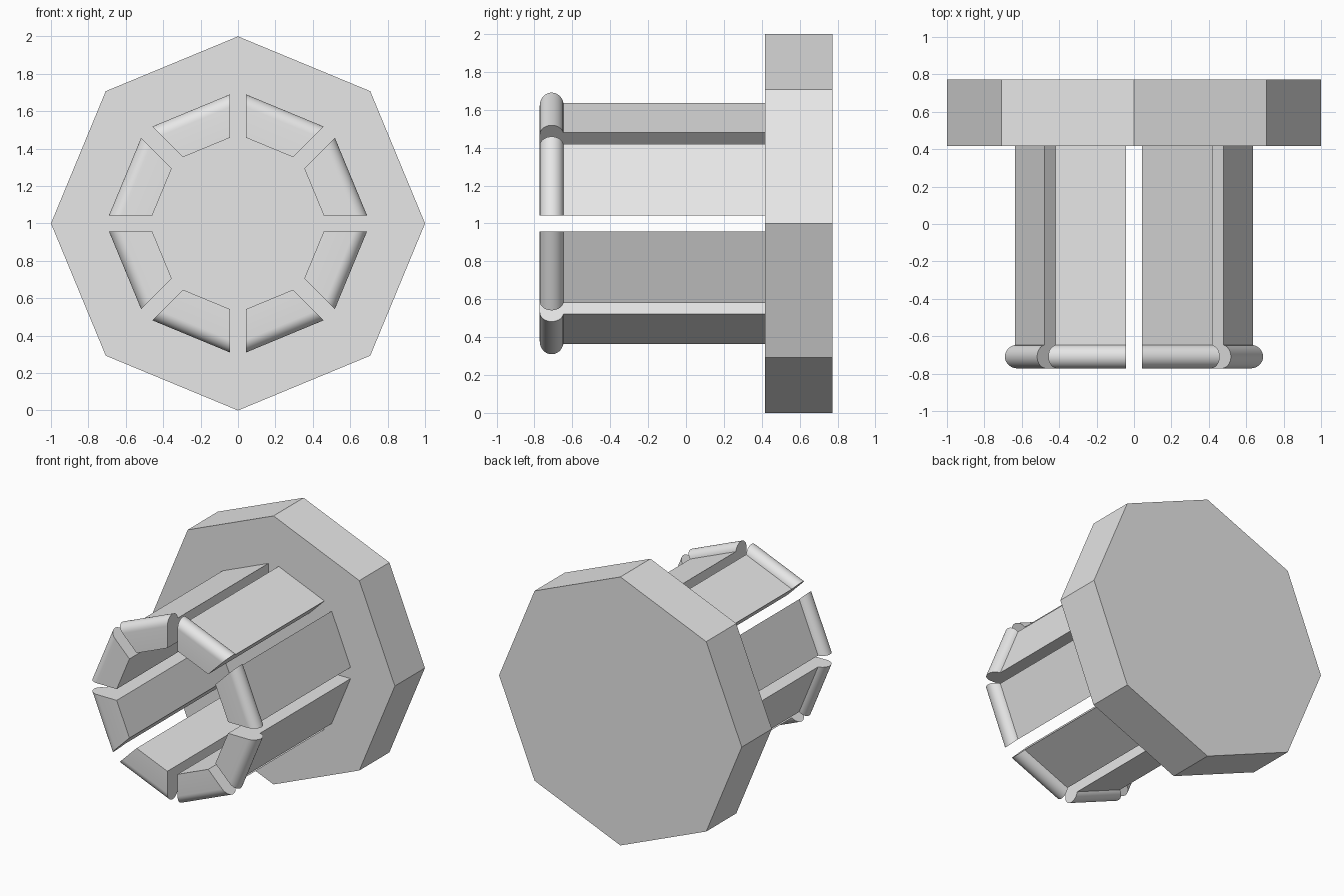
import bpy, bmesh, math

cube = bpy.data.objects.get("Cube")
if cube:
    bpy.data.objects.remove(cube, do_unlink=True)

# Single plain grey
grey = bpy.data.materials.new("light_grey")
grey.use_nodes = True
grey.diffuse_color = (0.8, 0.8, 0.8, 1)
grey.node_tree.nodes["Principled BSDF"].inputs["Base Color"].default_value = (0.8, 0.8, 0.8, 1)

SIDES = 8
HALF = math.pi / SIDES
CENTRE_Z = 1.0
BACK, PLATE_FRONT, TIP = 0.772, 0.418, -0.772   # depths along y
INNER, OUTER = 0.44, 0.603                      # arm apothems
LIP_RADIUS, LIP_CENTRE = 0.063, 0.591
HALF_GAP = 0.042

# Octagonal base plate
bpy.ops.mesh.primitive_cylinder_add(
    vertices=SIDES, radius=1, depth=BACK - PLATE_FRONT,
    location=(0, (BACK + PLATE_FRONT) / 2, CENTRE_Z), rotation=(math.pi / 2, 0, 0))
plate = bpy.context.object
plate.name = "base_plate"
plate.data.materials.append(grey)

# Clip arm section as (apothem, y): flat arm with a rounded lip at the tip
profile = [(OUTER, PLATE_FRONT), (INNER, PLATE_FRONT), (INNER, TIP)]
STEPS = 16
for i in range(STEPS + 1):
    a = math.radians(-90 + 169 * i / STEPS)
    profile.append((LIP_CENTRE + LIP_RADIUS * math.cos(a),
                    TIP + LIP_RADIUS + LIP_RADIUS * math.sin(a)))


def half_width(r):
    """Mitred half width that leaves an even slot between neighbours."""
    return r * math.tan(HALF) - HALF_GAP / math.cos(HALF)


bm = bmesh.new()
left = [bm.verts.new((half_width(r), y, r)) for r, y in profile]
right = [bm.verts.new((-half_width(r), y, r)) for r, y in profile]
bm.faces.new(left)
bm.faces.new(right[::-1])
for i in range(len(profile)):
    j = (i + 1) % len(profile)
    bm.faces.new((left[i], right[i], right[j], left[j]))
bmesh.ops.recalc_face_normals(bm, faces=bm.faces)
arm_mesh = bpy.data.meshes.new("clip_arm")
bm.to_mesh(arm_mesh)
bm.free()
arm_mesh.materials.append(grey)

# Ring of arms, one per octagon side
for k in range(SIDES):
    arm = bpy.data.objects.new(f"clip_arm_{k + 1}", arm_mesh)
    arm.location.z = CENTRE_Z
    arm.rotation_euler.y = HALF * (2 * k + 1)
    bpy.context.collection.objects.link(arm)

# Smooth the rounded lip, keep hard edges
bpy.ops.object.select_all(action='DESELECT')
arm.select_set(True)
bpy.context.view_layer.objects.active = arm
bpy.ops.object.shade_smooth_by_angle(angle=math.radians(30))
